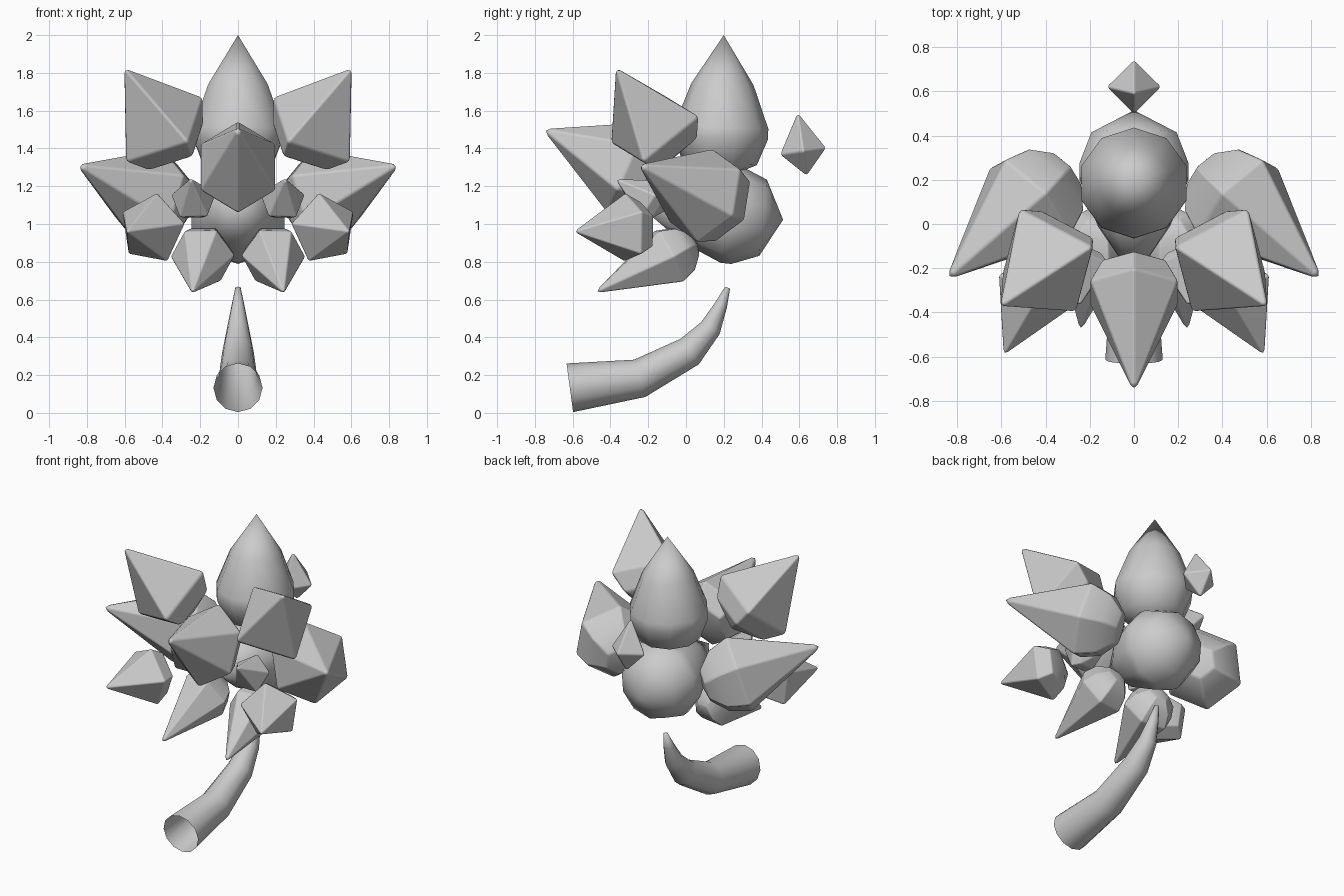
import bpy, bmesh, math
from mathutils import Vector, Quaternion

if "Cube" in bpy.data.objects:
    bpy.data.objects.remove(bpy.data.objects["Cube"])

# profiles: (position, radius); position +1 = tip, 0 = shoulder, negative = rounded back (in radii)
CRYSTAL = [(0, 1), (-0.45, 0.72)]
BULB = [(0.5, 0.66), (0.06, 1), (-0.1, 1), (-0.65, 0.78)]
PETAL = [(0, 1), (-0.5, 0.82), (-0.85, 0.42)]


def finish(name, bm):
    bmesh.ops.recalc_face_normals(bm, faces=bm.faces[:])
    me = bpy.data.meshes.new(name)
    bm.to_mesh(me)
    bm.free()
    ob = bpy.data.objects.new(name, me)
    bpy.context.collection.objects.link(ob)
    for p in me.polygons:
        p.use_smooth = True
    return ob


def bridge(bm, a, b):
    n = len(a)
    for i in range(n):
        bm.faces.new((a[i], a[(i + 1) % n], b[(i + 1) % n], b[i]))


def petal(name, tip, centre, corner, sides, profile, back=0.8, mirror=False, bevel=0.0):
    """Pointed solid: tip and shoulder centre set the axis, corner sets radius and twist."""
    tip, centre, corner = Vector(tip), Vector(centre), Vector(corner)
    axis = tip - centre
    length = axis.length
    axis.normalize()
    spoke = corner - centre
    r = spoke.length
    spoke = (spoke - axis * spoke.dot(axis)).normalized() * r
    bm = bmesh.new()
    rings = []
    for t, k in profile:
        d = t * length if t > 0 else t * r
        rings.append([bm.verts.new(centre + axis * d + k * (Quaternion(axis, math.tau * i / sides) @ spoke))
                      for i in range(sides)])
    top = bm.verts.new(tip)
    end = bm.verts.new(centre - axis * r * back)
    for a, b in zip(rings, rings[1:]):
        bridge(bm, a, b)
    for i in range(sides):
        j = (i + 1) % sides
        bm.faces.new((top, rings[0][i], rings[0][j]))
        bm.faces.new((end, rings[-1][j], rings[-1][i]))
    ob = finish(name, bm)
    if mirror:
        ob.modifiers.new("Mirror", 'MIRROR').use_mirror_merge = False
    if bevel:
        m = ob.modifiers.new("Bevel", 'BEVEL')
        m.width, m.segments, m.harden_normals = bevel, 2, True
        m.limit_method = 'ANGLE'
    return ob


# round central buds
petal("top_bud", (0, 0.2, 2.0), (0, 0.185, 1.48), (0, 0.435, 1.48), 10, BULB, 1.0)
petal("back_bud", (0, -0.25, 1.1), (0, 0.24, 1.05), (0, 0.24, 1.31), 10, BULB, 1.06)

# front spike, slightly narrow
spike = petal("front_spike", (0, -0.765, 1.505), (0, -0.31, 1.3), (0, -0.21, 1.545), 6, CRYSTAL, 0.65, bevel=0.012)
spike.scale.x = 0.87

# mirrored pairs
petal("upper_crystals", (0.605, -0.375, 1.83), (0.39, -0.165, 1.5), (0.54, 0.04, 1.605), 4, CRYSTAL,
      0.75, True, 0.014)
petal("side_petals", (0.855, -0.255, 1.315), (0.47, 0.1, 1.15), (0.42, 0.12, 1.405), 6, PETAL, 0.92, True, 0.012)
petal("lower_side_crystals", (0.59, -0.595, 0.96), (0.455, -0.3, 0.975), (0.61, -0.23, 1.065), 5, CRYSTAL,
      0.65, True, 0.008)
petal("lower_front_petals", (0.243, -0.49, 0.633), (0.187, -0.09, 0.83), (0.355, -0.06, 0.83), 6, PETAL,
      0.98, True, 0.008)
petal("small_mid_crystals", (0.25, -0.375, 1.24), (0.235, -0.19, 1.125), (0.235, -0.13, 1.235), 5, CRYSTAL,
      0.8, True, 0.008)

# small floating crystal behind
petal("back_crystal", (0, 0.59, 1.595), (0, 0.62, 1.385), (0, 0.745, 1.4), 4, [(0, 1)], 1.07, bevel=0.01)

# curved tapering stem, open at the wide end
path = [(-0.615, 0.133, 0.13), (-0.245, 0.183, 0.103), (0.02, 0.325, 0.083),
        (0.13, 0.45, 0.058), (0.185, 0.57, 0.034), (0.22, 0.663, 0.014)]
bm = bmesh.new()
rings = []
for i, (y, z, r) in enumerate(path):
    p, q = path[max(i - 1, 0)], path[min(i + 1, len(path) - 1)]
    d = Vector((0, q[0] - p[0], q[1] - p[1])).normalized()
    up = Vector((0, -d.z, d.y))
    rings.append([bm.verts.new(Vector((0, y, z)) + r * (Quaternion(d, math.tau * k / 12) @ up))
                  for k in range(12)])
for a, b in zip(rings, rings[1:]):
    bridge(bm, a, b)
bm.faces.new(rings[-1])
finish("stem", bm)
